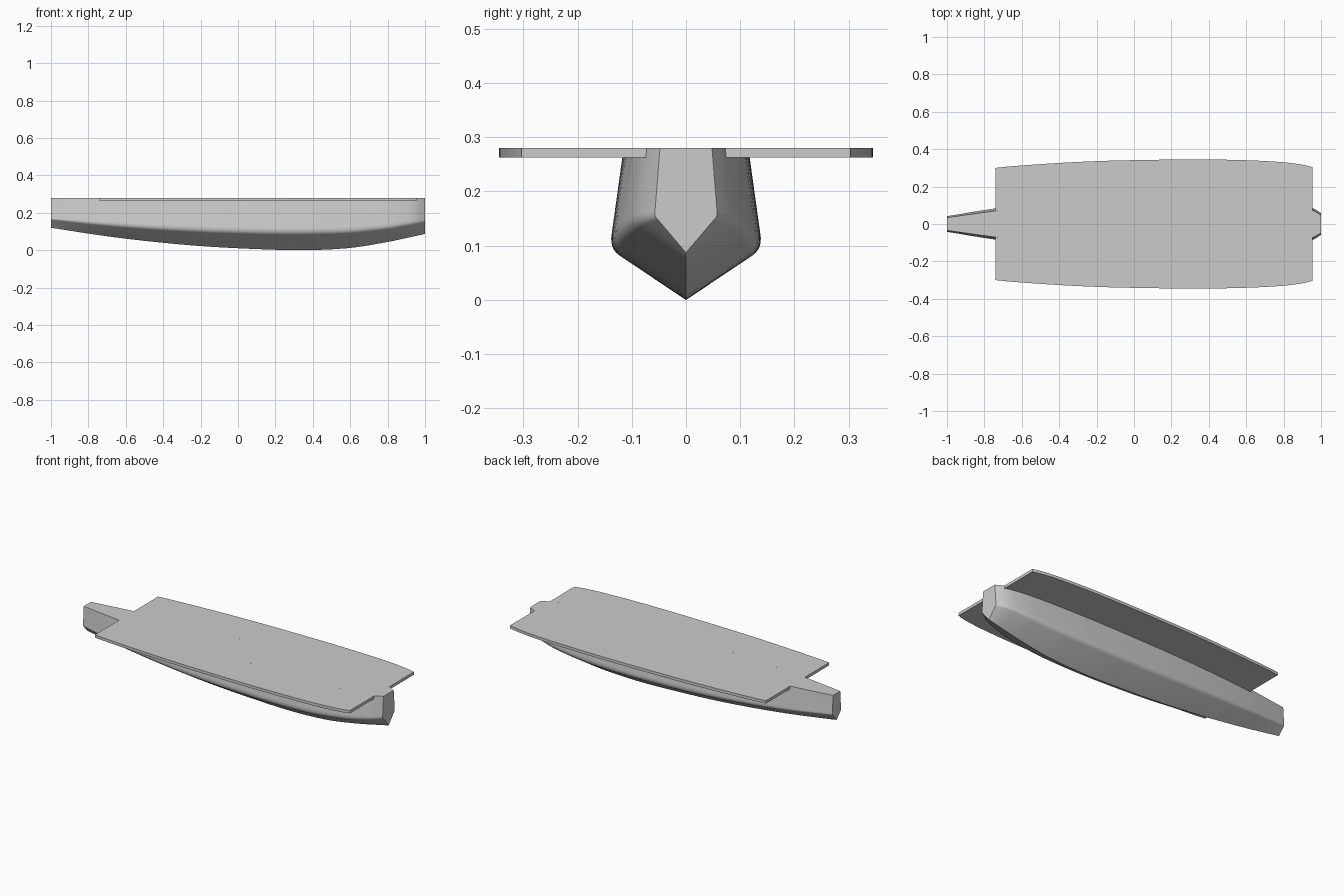
import bpy
import bmesh
import math

cube = bpy.data.objects.get("Cube")
if cube:
    bpy.data.objects.remove(cube)

DECK_Z = 0.28
SLAB = 0.017
OVERHANG = 0.23

# Hull lines: x, keel height, chine height, deck half width, chine half width
STATIONS = [
    (-1.0, 0.12, 0.165, 0.034, 0.042),
    (-0.74, 0.08, 0.14, 0.07, 0.084),
    (-0.5, 0.05, 0.122, 0.09, 0.109),
    (-0.2, 0.022, 0.106, 0.106, 0.129),
    (0.1, 0.006, 0.097, 0.113, 0.137),
    (0.35, 0.0, 0.095, 0.115, 0.139),
    (0.6, 0.012, 0.101, 0.111, 0.134),
    (0.8, 0.044, 0.12, 0.1, 0.121),
    (0.9, 0.065, 0.136, 0.087, 0.104),
    (0.955, 0.077, 0.145, 0.073, 0.087),
    (1.0, 0.087, 0.153, 0.048, 0.058),
]


def lines_at(x):
    """Smooth cubic interpolation of the hull lines at x."""
    last = len(STATIONS) - 1
    i = 0
    while i < last - 1 and x > STATIONS[i + 1][0]:
        i += 1

    def slope(k, c):
        a, b = STATIONS[max(k - 1, 0)], STATIONS[min(k + 1, last)]
        return (b[c] - a[c]) / (b[0] - a[0])

    p, q = STATIONS[i], STATIONS[i + 1]
    h = q[0] - p[0]
    t = (x - p[0]) / h
    s = t * t * (3 - 2 * t)
    return [p[c] + (q[c] - p[c]) * s
            + h * (slope(i, c) * t * (1 - t) ** 2 - slope(i + 1, c) * t * t * (1 - t))
            for c in range(1, 5)]


def loft(name, rings, material):
    """Skin closed rings into a solid with capped ends."""
    bm = bmesh.new()
    loops = [[bm.verts.new(p) for p in ring] for ring in rings]
    n = len(loops[0])
    for a, b in zip(loops, loops[1:]):
        for k in range(n):
            j = (k + 1) % n
            bm.faces.new((a[k], a[j], b[j], b[k]))
    bm.faces.new(loops[0])
    bm.faces.new(loops[-1])
    bmesh.ops.recalc_face_normals(bm, faces=bm.faces)
    mesh = bpy.data.meshes.new(name)
    bm.to_mesh(mesh)
    bm.free()
    mesh.materials.append(material)
    obj = bpy.data.objects.new(name, mesh)
    bpy.context.collection.objects.link(obj)
    bpy.ops.object.select_all(action='DESELECT')
    obj.select_set(True)
    bpy.context.view_layer.objects.active = obj
    bpy.ops.object.shade_smooth_by_angle(angle=math.radians(30))
    return obj


def steps(a, b, n):
    return [a + (b - a) * i / n for i in range(n + 1)]


def hull_ring(x):
    keel, chine, deck, beam = lines_at(x)
    # Rounded chine between the V bottom and the sloping side
    r = 0.16 * beam
    low = (beam * 0.89, chine - r * 0.55)
    corner = (beam * 1.02, chine + r * 0.05)
    high = (beam * 0.985, chine + r * 1.25)
    bend = []
    for t in steps(0, 1, 6):
        bend.append([low[c] * (1 - t) ** 2 + 2 * corner[c] * t * (1 - t) + high[c] * t * t
                     for c in range(2)])
    half = bend + [[deck, DECK_Z]]
    return ([(x, 0, keel)] + [(x, y, z) for y, z in half]
            + [(x, -y, z) for y, z in reversed(half)])


def wing_ring(x, side):
    deck = lines_at(x)[2]
    inner, outer = side * deck, side * (deck + OVERHANG)
    low = DECK_Z - SLAB
    return [(x, inner, low), (x, outer, low), (x, outer, DECK_Z), (x, inner, DECK_Z)]


grey = bpy.data.materials.new("hull grey")
grey.use_nodes = True
colour = (0.6, 0.6, 0.6, 1)
grey.diffuse_color = colour
grey.node_tree.nodes["Principled BSDF"].inputs["Base Color"].default_value = colour

# Hull, with stations gathered closer near the blunt end
hull_x = steps(-1, 0.7, 28) + steps(0.7, 1, 12)[1:]
loft("hull", [hull_ring(x) for x in hull_x], grey)

# Overhanging deck on both sides
wing_x = steps(-0.74, 0.7, 24) + steps(0.7, 0.955, 10)[1:]
for name, side in (("deck_front", -1), ("deck_back", 1)):
    loft(name, [wing_ring(x, side) for x in wing_x], grey)
